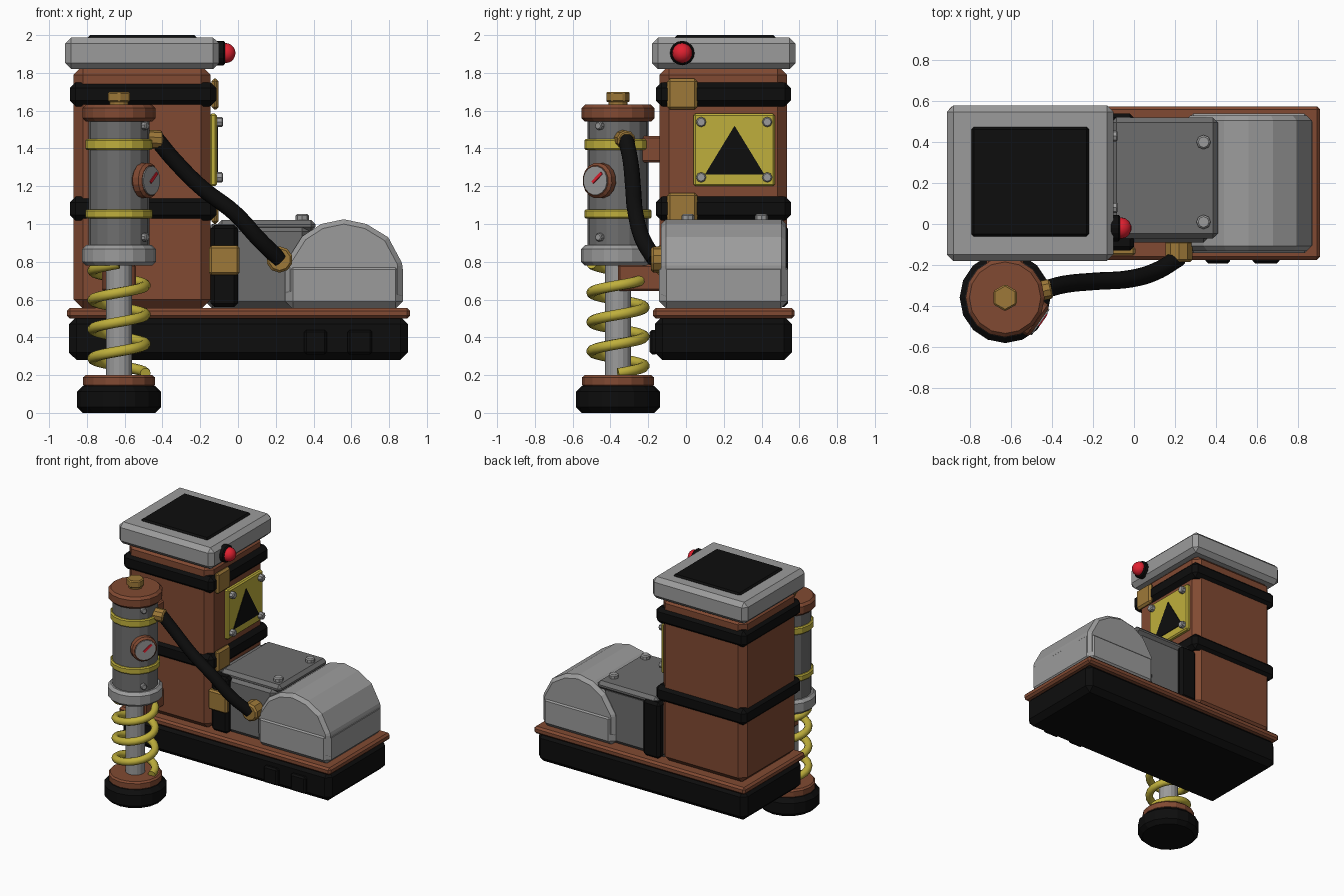
import bpy, bmesh, math
from mathutils import Vector

if "Cube" in bpy.data.objects:
    bpy.data.objects.remove(bpy.data.objects["Cube"])


def material(name, r, g, b):
    m = bpy.data.materials.new(name)
    m.diffuse_color = (r, g, b, 1)
    m.use_nodes = True
    m.node_tree.nodes["Principled BSDF"].inputs["Base Color"].default_value = m.diffuse_color
    return m


BROWN = material("brown leather", 0.22, 0.068, 0.032)
BLACK = material("black rubber", 0.004, 0.004, 0.004)
LIGHT = material("light steel", 0.33, 0.33, 0.33)
DARK = material("dark steel", 0.155, 0.155, 0.155)
YELLOW = material("yellow paint", 0.52, 0.43, 0.045)
BRASS = material("brass", 0.34, 0.19, 0.04)
RED = material("red", 0.75, 0.015, 0.03)


def finish(name, bm, mat, bevel=0.0, smooth=False):
    bmesh.ops.recalc_face_normals(bm, faces=bm.faces)
    if bevel:
        sharp = [e for e in bm.edges if e.calc_face_angle(0) > math.radians(50)]
        bmesh.ops.bevel(bm, geom=sharp, offset=bevel, segments=1, affect='EDGES', profile=0.5)
    for f in bm.faces:
        f.smooth = smooth
    me = bpy.data.meshes.new(name)
    bm.to_mesh(me)
    bm.free()
    me.materials.append(mat)
    ob = bpy.data.objects.new(name, me)
    bpy.context.collection.objects.link(ob)
    return ob


def box(name, mat, x, y, z, bevel=0.0):
    bm = bmesh.new()
    bmesh.ops.create_cube(bm, size=1)
    for v in bm.verts:
        v.co = [(r[0] + r[1]) / 2 + c * (r[1] - r[0]) for r, c in zip((x, y, z), v.co)]
    return finish(name, bm, mat, bevel)


def cyl(name, mat, a, b, r, n=16, bevel=0.0):
    """Cylinder running from point a to point b."""
    a, b = Vector(a), Vector(b)
    bm = bmesh.new()
    bmesh.ops.create_cone(bm, cap_ends=True, segments=n, radius1=r, radius2=r, depth=(b - a).length)
    ob = finish(name, bm, mat, bevel)
    ob.location = (a + b) / 2
    ob.rotation_euler = Vector((0, 0, 1)).rotation_difference(b - a).to_euler()
    return ob


def extrude(name, mat, pts, vec, bevel=0.0):
    """Closed outline pushed along vec."""
    bm = bmesh.new()
    f = bm.faces.new([bm.verts.new(p) for p in pts])
    g = bmesh.ops.extrude_face_region(bm, geom=[f])
    bmesh.ops.translate(bm, vec=vec, verts=[v for v in g["geom"] if isinstance(v, bmesh.types.BMVert)])
    return finish(name, bm, mat, bevel)


def tube(name, mat, pts, r, kind='POLY'):
    cu = bpy.data.curves.new(name, 'CURVE')
    cu.dimensions = '3D'
    cu.bevel_depth, cu.bevel_resolution, cu.use_fill_caps = r, 3, True
    if kind == 'BEZIER':
        cu.resolution_u = 6
        sp = cu.splines.new('BEZIER')
        sp.bezier_points.add(len(pts) - 1)
        for bp, p in zip(sp.bezier_points, pts):
            bp.co = p
            bp.handle_left_type = bp.handle_right_type = 'AUTO'
    else:
        sp = cu.splines.new('POLY')
        sp.points.add(len(pts) - 1)
        for q, p in zip(sp.points, pts):
            q.co = (*p, 1)
    sp.use_smooth = True
    cu.materials.append(mat)
    ob = bpy.data.objects.new(name, cu)
    bpy.context.collection.objects.link(ob)
    return ob


# Sole, welt and tread lugs
box("sole", BLACK, (-0.895, 0.9), (-0.165, 0.56), (0.28, 0.51), 0.04)
box("welt", BROWN, (-0.905, 0.91), (-0.175, 0.575), (0.5, 0.555), 0.015)
for i, x in enumerate(((0.35, 0.47), (0.58, 0.71))):
    box(f"tread_lug_{i}", BLACK, x, (-0.192, -0.15), (0.31, 0.44), 0.012)

# Shaft with straps and collar
box("shaft", BROWN, (-0.87, -0.145), (-0.14, 0.535), (0.55, 1.84), 0.05)
for i, z in enumerate((1.08, 1.685)):
    box(f"shaft_strap_{i}", BLACK, (-0.89, -0.115), (-0.16, 0.555), (z - 0.062, z + 0.065), 0.03)
    box(f"shaft_buckle_{i}", BRASS, (-0.14, -0.102), (-0.1, 0.06), (z - 0.08, z + 0.085), 0.015)
box("collar", LIGHT, (-0.915, -0.1), (-0.18, 0.58), (1.82, 1.987), 0.032)
box("collar_opening", BLACK, (-0.795, -0.22), (-0.06, 0.475), (1.97, 2.0), 0.012)

# Warning lamp
cyl("lamp_base", BLACK, (-0.12, -0.02, 1.905), (-0.068, -0.02, 1.905), 0.065, 16, 0.008)
bm = bmesh.new()
bmesh.ops.create_uvsphere(bm, u_segments=14, v_segments=10, radius=0.053)
finish("lamp_bulb", bm, RED, smooth=True).location = (-0.065, -0.02, 1.905)

# Warning plate
box("warning_plate", YELLOW, (-0.15, -0.112), (0.04, 0.47), (1.2, 1.585), 0.01)
extrude("warning_triangle", BLACK, [(-0.113, 0.1, 1.262), (-0.113, 0.415, 1.262), (-0.113, 0.257, 1.52)],
        (0.006, 0, 0))
for y in (0.08, 0.43):
    for z in (1.247, 1.54):
        cyl("plate_bolt", LIGHT, (-0.12, y, z), (-0.08, y, z), 0.027, 8, 0.006)

# Instep block with lid, bolts and strap
box("instep", DARK, (-0.175, 0.38), (-0.09, 0.5), (0.55, 1.0), 0.04)
box("instep_lid", DARK, (-0.11, 0.41), (-0.07, 0.52), (0.96, 1.022), 0.04 * 0.6)
for y in (0.01, 0.4):
    cyl("lid_bolt", LIGHT, (0.34, y, 1.0), (0.34, y, 1.052), 0.035, 8, 0.008)
box("instep_strap", BLACK, (-0.145, 0.0), (-0.13, 0.54), (0.56, 0.995), 0.02)
box("instep_buckle", BRASS, (-0.153, 0.008), (-0.155, -0.11), (0.73, 0.885), 0.012)

# Toe cap: arched hood on a slightly wider base
arch = [(0.25, 0.78), (0.255, 0.8), (0.34, 0.935), (0.44, 1.0), (0.56, 1.025), (0.68, 1.0),
        (0.795, 0.93), (0.865, 0.8), (0.87, 0.78), (0.87, 0.62), (0.82, 0.555), (0.31, 0.555), (0.25, 0.64)]
extrude("toe_cap", LIGHT, [(x, -0.132, z) for x, z in arch], (0, 0.662, 0), 0.025)
box("toe_base", LIGHT, (0.25, 0.873), (-0.142, 0.54), (0.55, 0.8), 0.04)

# Spring piston, as stacked discs: name, colour, z range, radius, sides, bevel
PX, PY = -0.63, -0.36
for name, mat, z0, z1, r, n, bv in (
        ("piston_foot", BLACK, 0.0, 0.142, 0.222, 16, 0.03),
        ("spring_seat", BROWN, 0.135, 0.2, 0.19, 16, 0.012),
        ("piston_rod", LIGHT, 0.18, 0.85, 0.07, 16, 0),
        ("cylinder_collar", LIGHT, 0.78, 0.888, 0.195, 16, 0.02),
        ("cylinder", DARK, 0.87, 1.56, 0.162, 16, 0),
        ("lower_band", YELLOW, 1.028, 1.078, 0.178, 16, 0.008),
        ("upper_band", YELLOW, 1.392, 1.45, 0.178, 16, 0.008),
        ("cylinder_cap", BROWN, 1.542, 1.632, 0.193, 16, 0.018),
        ("cap_washer", BRASS, 1.625, 1.65, 0.05, 12, 0),
        ("cap_nut", BRASS, 1.645, 1.7, 0.066, 6, 0.008)):
    cyl(name, mat, (PX, PY, z0), (PX, PY, z1), r, n, bv)
turns, steps = 3.75, 20
coil = []
for i in range(int(turns * steps) + 1):
    a = math.tau * i / steps
    coil.append((PX + 0.14 * math.cos(a), PY + 0.14 * math.sin(a), 0.21 + 0.155 * i / steps))
tube("spring", YELLOW, coil, 0.028)

# Mounting brackets to the shaft
for i, z in enumerate((1.395, 0.715)):
    box(f"bracket_{i}", BROWN, (-0.72, -0.54), (-0.26 if i == 0 else -0.36, -0.13), (z - 0.07, z + 0.07), 0.01)

# Pressure gauge facing diagonally, with needle and two screws
ang = math.radians(-35)
out = Vector((math.cos(ang), math.sin(ang), 0))
side = Vector((-out.y, out.x, 0))
up = Vector((0, 0, 1))
axis = Vector((PX, PY, 1.23))
cyl("gauge_rim", BROWN, axis + out * 0.14, axis + out * 0.205, 0.095, 16, 0.014)
cyl("gauge_face", LIGHT, axis + out * 0.195, axis + out * 0.212, 0.077, 16)
base, tip = axis + out * 0.21 - side * 0.015 - up * 0.01, axis + out * 0.21 + side * 0.045 + up * 0.04
w = (up - side).normalized() * 0.008
extrude("gauge_needle", RED, [base - w, base + w, tip + w, tip - w], out * 0.008)
for z in (0.93, 1.52):
    p = Vector((PX, PY, z))
    cyl("cylinder_screw", LIGHT, p + out * 0.15, p + out * 0.185, 0.022, 8, 0.005)

# Hose and its fittings
cyl("upper_fitting", BRASS, (-0.49, -0.335, 1.45), (-0.405, -0.315, 1.445), 0.05, 10, 0.008)
cyl("lower_fitting", BRASS, (0.22, -0.185, 0.812), (0.22, -0.08, 0.812), 0.07, 10, 0.012)
tube("hose", BLACK, [(-0.43, -0.318, 1.448), (-0.34, -0.295, 1.34), (-0.19, -0.28, 1.19), (-0.02, -0.268, 1.06),
                     (0.11, -0.23, 0.92), (0.22, -0.165, 0.812)], 0.043, 'BEZIER')
